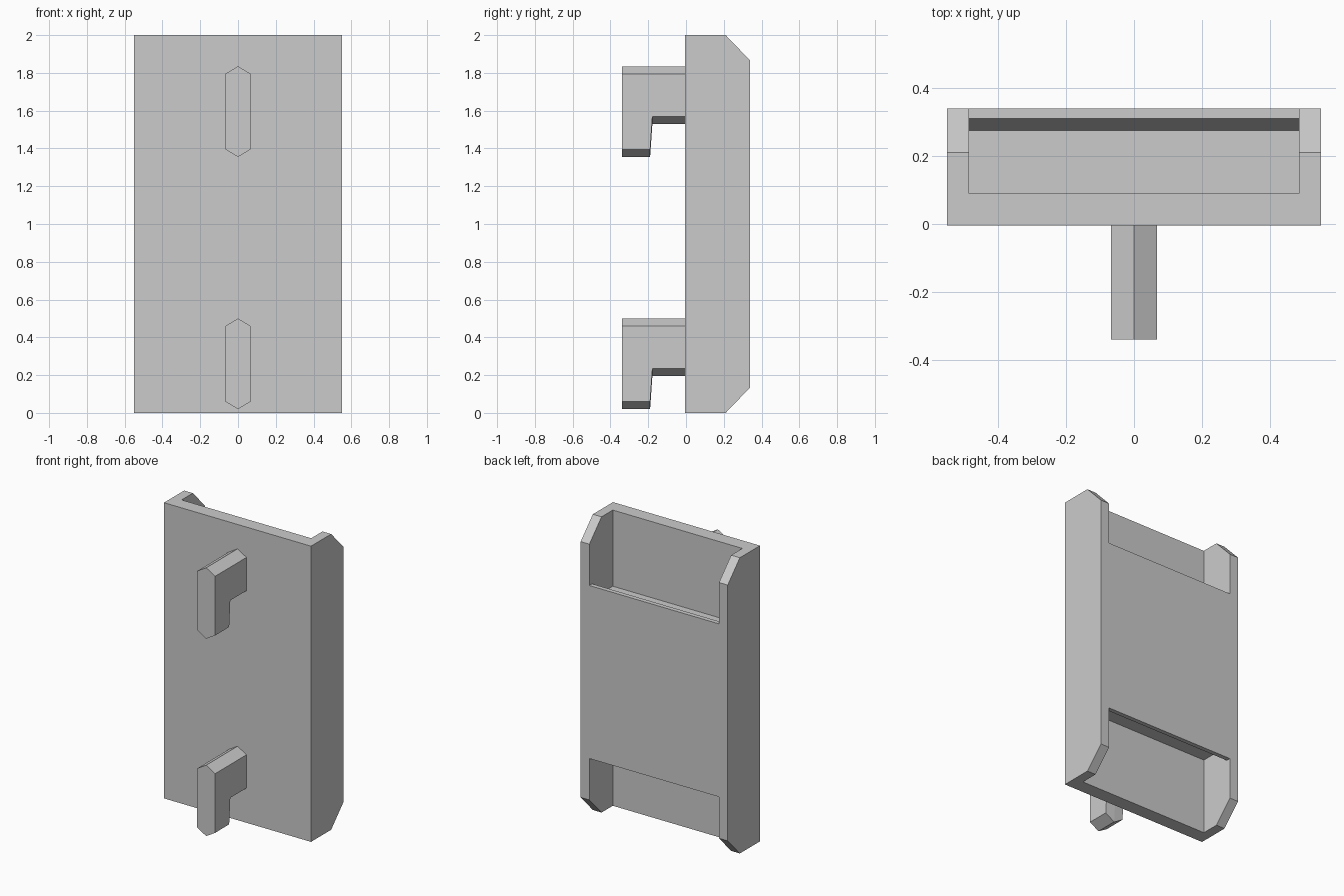
import bpy
import bmesh

cube = bpy.data.objects.get("Cube")
if cube:
    bpy.data.objects.remove(cube, do_unlink=True)

# Single plain grey material
GREY = (0.6, 0.6, 0.6, 1.0)
grey = bpy.data.materials.new("matte grey")
grey.use_nodes = True
grey.diffuse_color = GREY
grey.node_tree.nodes["Principled BSDF"].inputs["Base Color"].default_value = GREY


def loft(name, sections):
    """Solid skinned through matching closed sections, capped at both ends."""
    bm = bmesh.new()
    rings = [[bm.verts.new(p) for p in section] for section in sections]
    for a, b in zip(rings, rings[1:]):
        for i in range(len(a)):
            j = (i + 1) % len(a)
            bm.faces.new((a[i], a[j], b[j], b[i]))
    bm.faces.new(rings[0])
    bm.faces.new(rings[-1])
    bmesh.ops.recalc_face_normals(bm, faces=bm.faces)
    mesh = bpy.data.meshes.new(name)
    bm.to_mesh(mesh)
    bm.free()
    mesh.materials.append(grey)
    obj = bpy.data.objects.new(name, mesh)
    bpy.context.collection.objects.link(obj)
    return obj


def prism(name, profile, half_width):
    """Side profile of (y, z) points extruded across x."""
    return loft(name, [[(x, y, z) for y, z in profile]
                       for x in (-half_width, half_width)])


# Main plate with chamfered rear top and bottom edges
FRONT, BACK, HEIGHT = -0.005, 0.34, 2.0
body = prism("body_plate", [
    (FRONT, 0), (0.21, 0), (BACK, 0.135), (BACK, HEIGHT - 0.135),
    (0.21, HEIGHT), (FRONT, HEIGHT)], 0.55)

# Open pockets at both ends, each leaving a sloped lip along the rear panel
pocket = [(0.09, 1.485), (0.275, 1.485), (0.31, 1.585),
          (0.5, 1.585), (0.5, 2.2), (0.09, 2.2)]
cutters = [prism("upper_pocket_cutter", pocket, 0.485),
           prism("lower_pocket_cutter", [(y, HEIGHT - z) for y, z in pocket], 0.485)]
for cutter in cutters:
    cut = body.modifiers.new(cutter.name, "BOOLEAN")
    cut.operation = "DIFFERENCE"
    cut.solver = "EXACT"
    cut.object = cutter

# Bake the cuts and drop the cutters
bpy.context.view_layer.update()
baked = bpy.data.meshes.new_from_object(
    body.evaluated_get(bpy.context.evaluated_depsgraph_get()))
body.modifiers.clear()
body.data = baked
for cutter in cutters:
    bpy.data.objects.remove(cutter, do_unlink=True)


# Front hooks with a pointed six-sided cross-section
def hook_section(y, bottom, top, half=0.067, point=0.04):
    return [(0, y, top), (half, y, top - point), (half, y, bottom + point),
            (0, y, bottom), (-half, y, bottom + point), (-half, y, top - point)]


for name, top in (("upper_hook", 1.835), ("lower_hook", 0.5)):
    tip, arm = top - 0.48, top - 0.305
    loft(name, [hook_section(-0.34, tip, top), hook_section(-0.19, tip, top),
                hook_section(-0.178, arm, top), hook_section(FRONT, arm, top)])
